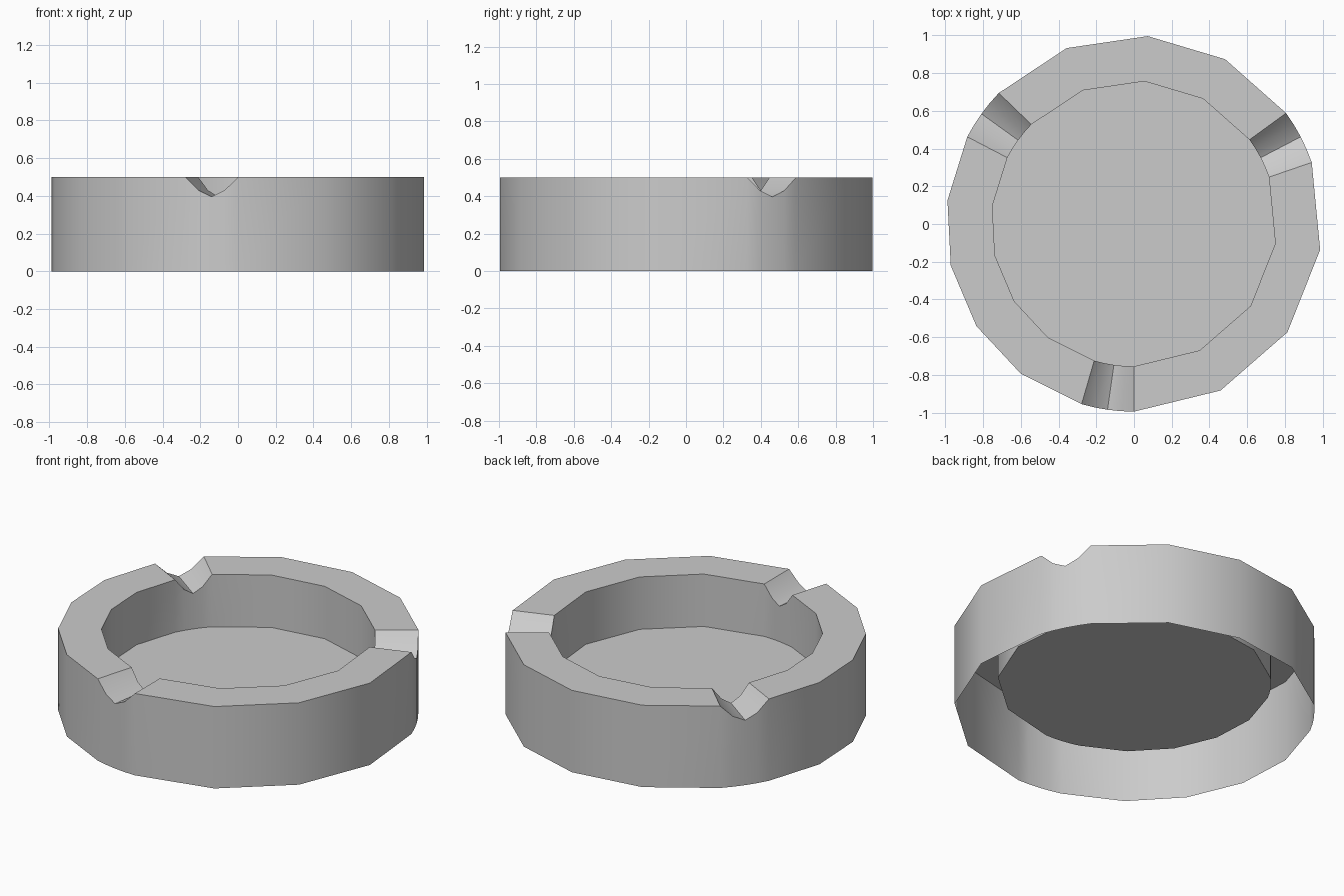
import bpy, bmesh
from math import radians, cos, sin

if "Cube" in bpy.data.objects:
    bpy.data.objects.remove(bpy.data.objects["Cube"])

R_OUT, R_IN, H, FLOOR = 0.997, 0.757, 0.5, 0.18
# corner angles of the irregular outline; a notch spans from each listed start to the next corner
ANGLES = [-8, 19, 36, 61, 85.8, 111, 136, 152.5, 172.9, 192.9, 213, 233, 253.8, 270, 297.4, 324.7]
NOTCH_STARTS = {19, 136, 253.8}
NOTCH_DEPTHS = [0, 0.07, 0.104, 0.07]

# outline samples: (angle, rim height)
samples = []
for i, a in enumerate(ANGLES):
    if a in NOTCH_STARTS:
        b = ANGLES[i + 1]
        for k, d in enumerate(NOTCH_DEPTHS):
            samples.append((radians(a + (b - a) * k / 4), H - d))
    else:
        samples.append((radians(a), H))

bm = bmesh.new()


def ring(radius, z=None):
    return [bm.verts.new((radius * cos(a), radius * sin(a) + 0.002, rim if z is None else z))
            for a, rim in samples]


# open-bottomed shell: outer wall, notched rim, inner wall, dish floor
rings = [ring(R_OUT, 0), ring(R_OUT), ring(R_IN), ring(R_IN, FLOOR)]
n = len(samples)
for lo, hi in zip(rings, rings[1:]):
    for i in range(n):
        j = (i + 1) % n
        bm.faces.new((lo[i], lo[j], hi[j], hi[i]))
bm.faces.new(rings[-1])

mesh = bpy.data.meshes.new("round_tray")
bm.to_mesh(mesh)
bm.free()
tray = bpy.data.objects.new("round_tray", mesh)
bpy.context.collection.objects.link(tray)

# smooth walls and notches, crisp rim edges
bpy.context.view_layer.objects.active = tray
tray.select_set(True)
bpy.ops.object.shade_smooth_by_angle(angle=radians(35))
